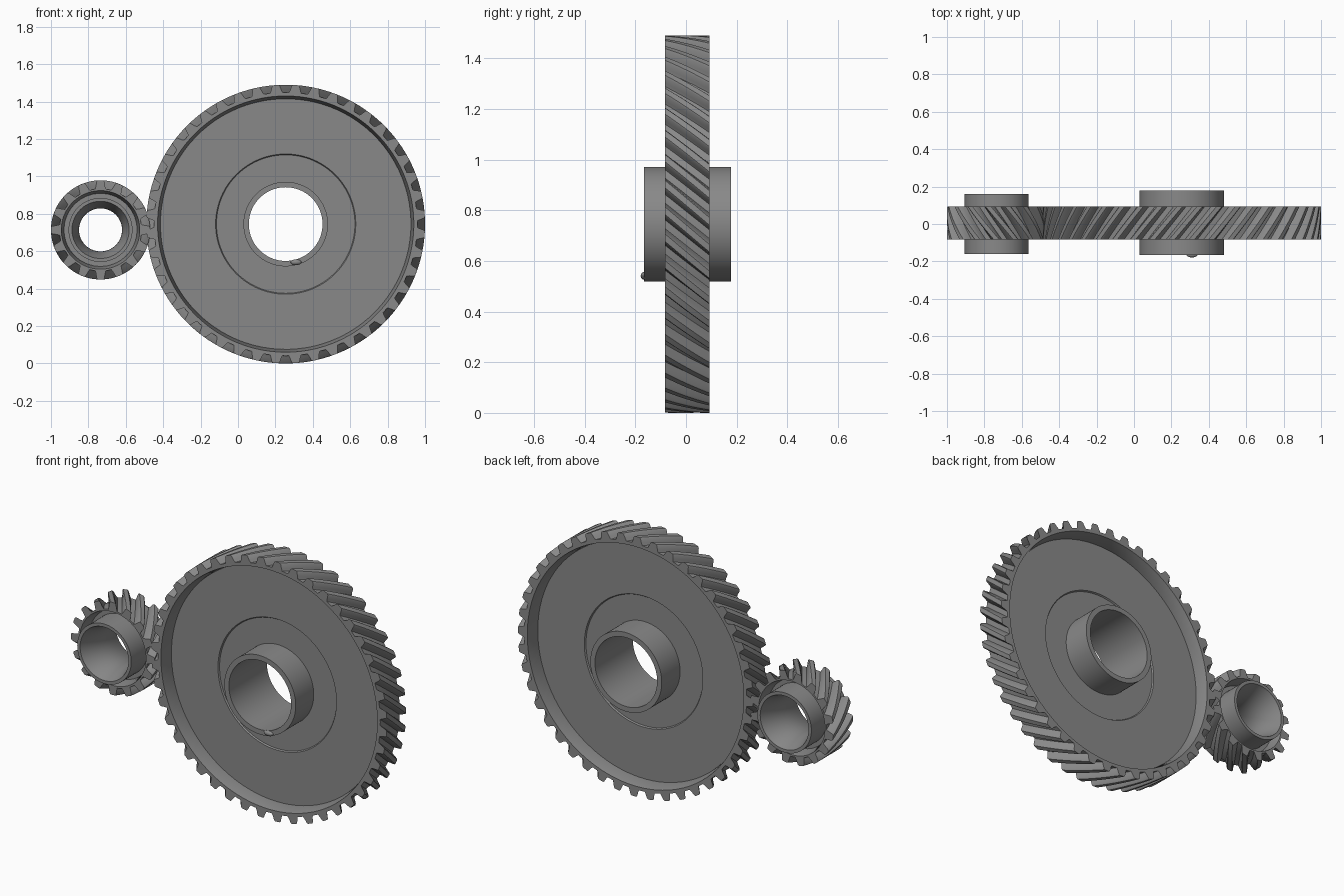
import bpy, bmesh, math

if "Cube" in bpy.data.objects:
    bpy.data.objects.remove(bpy.data.objects["Cube"], do_unlink=True)

steel = bpy.data.materials.new("grey_steel")
steel.use_nodes = True
grey = (0.25, 0.25, 0.25, 1)
steel.diffuse_color = grey
steel.node_tree.nodes["Principled BSDF"].inputs["Base Color"].default_value = grey


def finish(name, bm):
    bmesh.ops.recalc_face_normals(bm, faces=bm.faces)
    mesh = bpy.data.meshes.new(name)
    bm.to_mesh(mesh)
    bm.free()
    mesh.materials.append(steel)
    obj = bpy.data.objects.new(name, mesh)
    bpy.context.collection.objects.link(obj)
    bpy.ops.object.select_all(action='DESELECT')
    obj.select_set(True)
    bpy.context.view_layer.objects.active = obj
    bpy.ops.object.shade_smooth_by_angle(angle=math.radians(30))
    return obj


def loft(name, center, rings):
    """Join rings of (angle, radius) points, each at its own y, into a closed tube."""
    bm = bmesh.new()
    loops = [[bm.verts.new((center[0] + r * math.cos(a), y, center[1] + r * math.sin(a)))
              for a, r in pts] for y, pts in rings]
    for k, ring in enumerate(loops):
        after = loops[(k + 1) % len(loops)]
        for i in range(len(ring)):
            j = (i + 1) % len(ring)
            bm.faces.new((ring[i], ring[j], after[j], after[i]))
    return finish(name, bm)


def lathe(name, center, section, count=96):
    """Turn a closed (radius, y) section about the gear axis."""
    rings = [(y, [(math.tau * i / count, r) for i in range(count)]) for r, y in section]
    return loft(name, center, rings)


def toothed_rim(name, center, teeth, tip, root, inner, waist, twist, phase, layers=10):
    pitch = math.tau / teeth
    # One tooth, as fractions of the pitch from its middle
    tooth = [(-0.5, root), (-0.33, root), (-0.27, root + 0.3 * (tip - root)),
             (-0.2, tip - 0.006), (-0.14, tip), (0.14, tip), (0.2, tip - 0.006),
             (0.27, root + 0.3 * (tip - root)), (0.33, root)]
    shape = [(phase + pitch * (t + f), r) for t in range(teeth) for f, r in tooth]
    rings = []
    for k in range(layers + 1):
        s = k / layers
        rings.append((FRONT + s * (BACK - FRONT), [(a + s * twist, r) for a, r in shape]))
    rings.append((BACK, [(a + twist, inner) for a, r in shape]))
    # Inner wall leans in toward the waist at the middle
    rings.append(((FRONT + BACK) / 2, [(a + twist / 2, waist) for a, r in shape]))
    rings.append((FRONT, [(a, inner) for a, r in shape]))
    return loft(name, center, rings)


FRONT, BACK = -0.083, 0.093
wheel = (0.255, 0.745)
pinion = (-0.735, 0.714)

# Large helical wheel with a thin, deeply recessed web
toothed_rim("wheel_toothed_rim", wheel, 44, 0.745, 0.704, 0.685, 0.667, -0.2, math.pi / 44)
lathe("wheel_web", wheel, [(0.21, -0.002), (0.37, -0.002), (0.375, -0.01), (0.675, -0.01),
                           (0.675, 0.02), (0.375, 0.02), (0.37, 0.012), (0.21, 0.012)])
lathe("wheel_hub", wheel, [(0.197, -0.165), (0.226, -0.165), (0.226, 0.178), (0.197, 0.178)])

# Low bulge on the front edge of the wheel hub
bm = bmesh.new()
bmesh.ops.create_uvsphere(bm, u_segments=12, v_segments=8, radius=1)
bmesh.ops.scale(bm, vec=(0.03, 0.014, 0.015), verts=bm.verts)
bulge = finish("hub_bulge", bm)
bulge.location = (0.31, -0.165, 0.541)

# Small helical pinion, with opposite twist
toothed_rim("pinion_toothed_rim", pinion, 16, 0.265, 0.22, 0.21, 0.192, 0.56, 0)
lathe("pinion_web", pinion, [(0.15, -0.015), (0.2, -0.015), (0.2, 0.025), (0.15, 0.025)], 64)

# Pinion hub, its bore curving in to a narrow waist
end, mouth, waist = 0.16, 0.153, 0.115
bore = []
for k in range(13):
    s = 1 - k / 6
    bore.append((math.sqrt(waist ** 2 + (mouth ** 2 - waist ** 2) * s * s), s * end))
lathe("pinion_hub", pinion, [(0.171, -end), (0.171, end)] + bore, 64)
